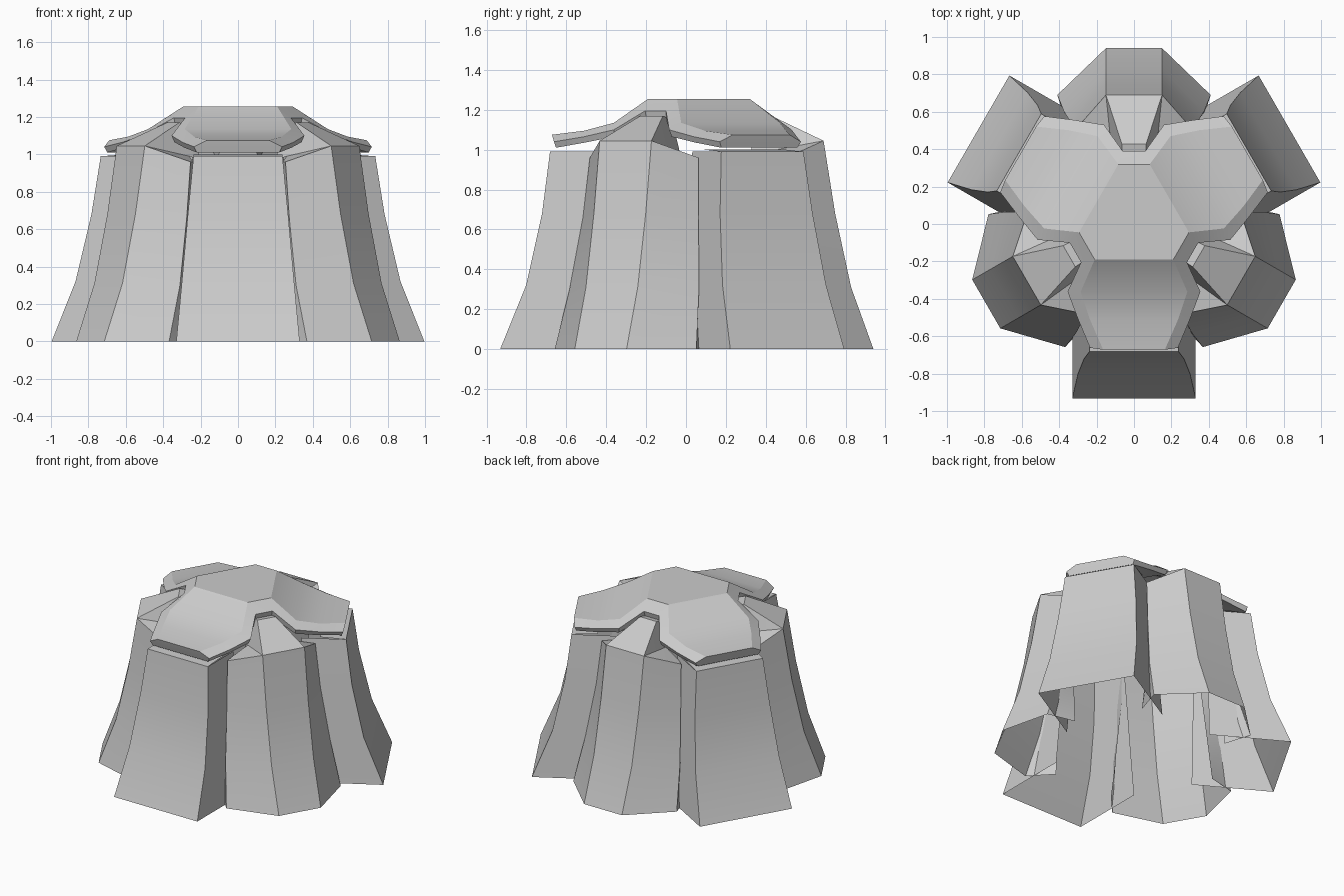
import bpy, bmesh, math
from mathutils import Vector

if "Cube" in bpy.data.objects:
    bpy.data.objects.remove(bpy.data.objects["Cube"])

CY = 0.028                      # centre of the threefold symmetry


def place(p, deg):
    """Turn (tangent, radius, height) into a point facing the given direction."""
    t, r, z = p
    a = math.radians(deg)
    return Vector((r * math.cos(a) - t * math.sin(a),
                   CY + r * math.sin(a) + t * math.cos(a), z))


def finish(name, bm, angle):
    bmesh.ops.remove_doubles(bm, verts=bm.verts, dist=0.0005)
    bmesh.ops.recalc_face_normals(bm, faces=bm.faces)
    me = bpy.data.meshes.new(name)
    bm.to_mesh(me)
    bm.free()
    ob = bpy.data.objects.new(name, me)
    bpy.context.collection.objects.link(ob)
    bpy.ops.object.select_all(action='DESELECT')
    ob.select_set(True)
    bpy.context.view_layer.objects.active = ob
    bpy.ops.object.shade_smooth_by_angle(angle=math.radians(angle))
    return ob


def face(bm, pts, deg):
    bm.faces.new([bm.verts.new(place(p, deg)) for p in pts])


def mirrored_row(half):
    """Complete a row from its right half, running left to right."""
    return [(-t, r, z) for t, r, z in reversed(half)] + half


def loft(bm, rows, deg):
    for a, b in zip(rows, rows[1:]):
        for i in range(len(a) - 1):
            face(bm, [a[i], a[i + 1], b[i + 1], b[i]], deg)


# Wide flared wall panels: open shells with side walls and a top shelf
PANEL = [(0.33, 0.96, 0), (0.30, 0.83, 0.32), (0.268, 0.75, 0.68), (0.238, 0.71, 0.99)]


def wall_panel(name, deg):
    bm = bmesh.new()
    rows = [mirrored_row([(t, r, z), (t, 0.42, z)]) for t, r, z in PANEL]
    loft(bm, rows, deg)
    t, r, z = PANEL[-1]
    face(bm, [(-t, r, z), (t, r, z), (t, 0.54, z + 0.01), (-t, 0.54, z + 0.01)], deg)
    finish(name, bm, 25)


# Faceted piers between the panels, each with a roof rising to a narrow ridge
PIER_FRONT = [(0.15, 0.912, 0), (0.15, 0.80, 0.31), (0.15, 0.72, 0.68), (0.15, 0.662, 1.045)]
PIER_BACK = [(0.41, 0.662, 0), (0.375, 0.575, 0.30), (0.335, 0.51, 0.66), (0.315, 0.475, 0.96)]


def pier(name, deg):
    bm = bmesh.new()
    rows = []
    for f, b in zip(PIER_FRONT, PIER_BACK):
        rows.append(mirrored_row([f, b, (b[0] - 0.06, min(0.47, b[1] - 0.05), b[2])]))
    loft(bm, rows, deg)
    f = PIER_FRONT[-1]
    ret = rows[-1][-1]
    peak, foot = (0.065, 0.40, 1.17), (0.12, 0.37, 0.99)
    ridge, base = (0.06, 0.30, 1.15), (0.11, 0.30, 0.97)
    for s in (-1, 1):
        a, b, c, d, e, g, h = [(s * t, r, z) for t, r, z in (
            f, PIER_BACK[-1], ret, peak, foot, ridge, base)]
        face(bm, [a, e, d], deg)
        face(bm, [a, b, e], deg)
        face(bm, [b, c, e], deg)
        face(bm, [d, e, h, g], deg)
    loft(bm, [[flip(p), p] for p in (f, peak, ridge)], deg)
    finish(name, bm, 25)


# Three-lobed cap: top skin, sloping rim, thin edge and underside
TOP = [(0.21, 0.218, 1.255), (0.285, 0.39, 1.135), (0.235, 0.54, 1.095), (0.165, 0.70, 1.075)]
RIM = [(0.283, 0.233, 1.195), (0.355, 0.39, 1.10), (0.298, 0.54, 1.065), (0.235, 0.69, 1.04)]
LOW = [(0.275, 0.225, 1.15), (0.34, 0.39, 1.065), (0.285, 0.54, 1.035), (0.22, 0.68, 1.01)]
UNDER = [(0.19, 0.20, 1.19), (0.26, 0.37, 1.085), (0.21, 0.53, 1.05), (0.15, 0.66, 1.025)]


def flip(p):
    return (-p[0], p[1], p[2])


def cap():
    bm = bmesh.new()
    rings = [TOP, RIM, LOW, UNDER]
    lobes = (-90, 30, 150)
    for deg in lobes:
        for skin in (TOP, UNDER):
            loft(bm, [[flip(p), p] for p in skin], deg)
        for a, b in zip(rings, rings[1:]):
            for i in range(3):
                quad = [a[i], a[i + 1], b[i + 1], b[i]]
                face(bm, quad, deg)
                face(bm, [flip(p) for p in quad], deg)
            face(bm, [flip(a[3]), a[3], b[3], flip(b[3])], deg)
            # Bridge across the notch to the next lobe
            pts = [place(a[0], deg), place(flip(a[0]), deg + 120),
                   place(flip(b[0]), deg + 120), place(b[0], deg)]
            bm.faces.new([bm.verts.new(p) for p in pts])
    for skin in (TOP, UNDER):
        bm.faces.new([bm.verts.new(place(p, deg)) for deg in lobes
                      for p in (flip(skin[0]), skin[0])])
    finish("lobed_cap", bm, 22)


for n, d in (("front", -90), ("right", 30), ("left", 150)):
    wall_panel(n + "_wall_panel", d)
for n, d in (("back", 90), ("right", -30), ("left", 210)):
    pier(n + "_pier", d)
cap()
